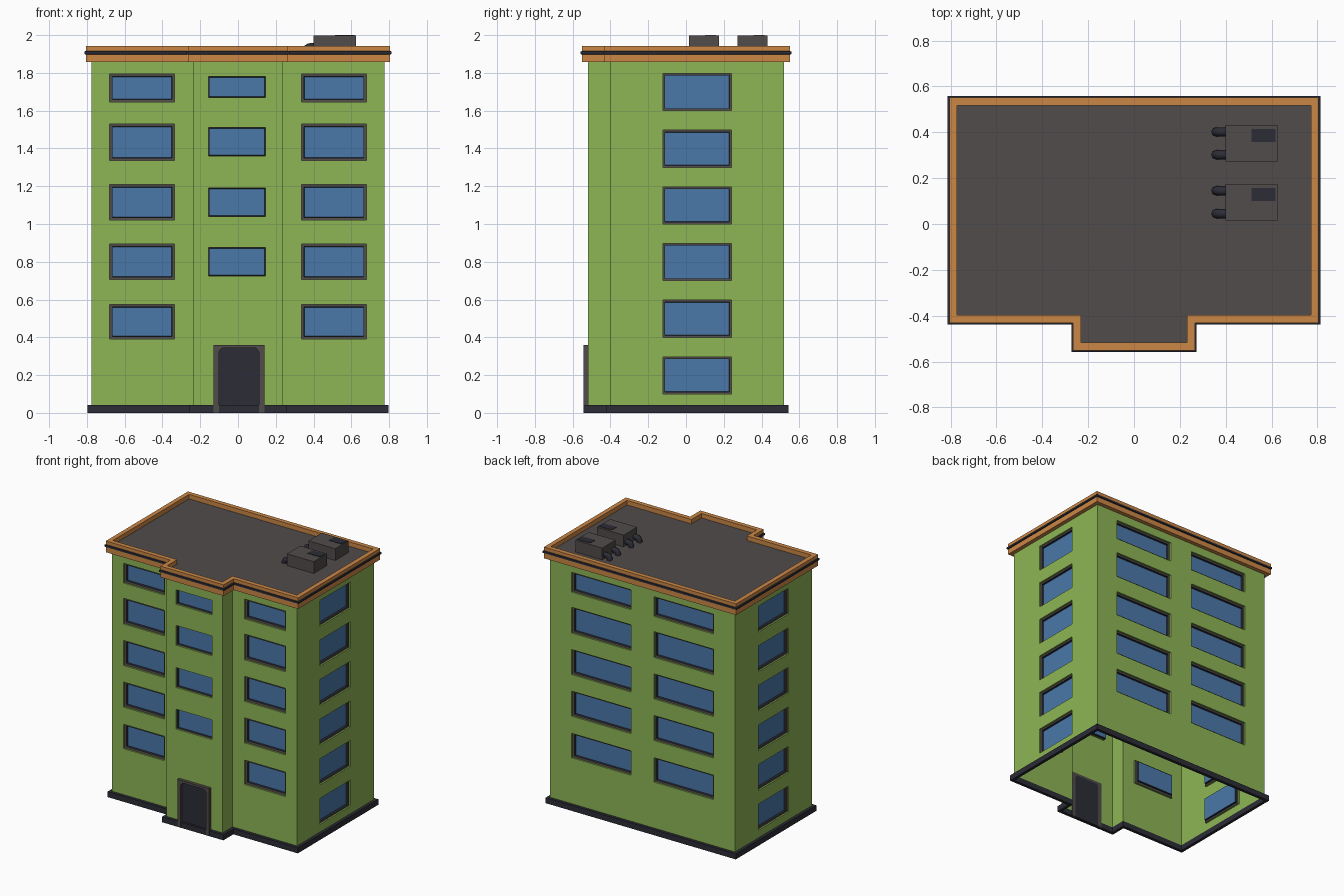
import bpy, bmesh, math
from mathutils import Vector

if "Cube" in bpy.data.objects:
    bpy.data.objects.remove(bpy.data.objects["Cube"])


def material(name, rgb):
    m = bpy.data.materials.new(name)
    m.diffuse_color = (*rgb, 1)
    m.use_nodes = True
    m.node_tree.nodes["Principled BSDF"].inputs["Base Color"].default_value = m.diffuse_color
    return m


GREEN = material("green wall", (0.27, 0.46, 0.09))
BLUE = material("blue glass", (0.069, 0.188, 0.402))
ORANGE = material("orange trim", (0.597, 0.242, 0.061))
GREY = material("warm grey", (0.08, 0.072, 0.069))
DARK = material("dark slate", (0.025, 0.025, 0.037))


def finish(name, bm, mats, fix_normals=True):
    bmesh.ops.remove_doubles(bm, verts=bm.verts, dist=0.0001)
    if fix_normals:
        bmesh.ops.recalc_face_normals(bm, faces=bm.faces)
    me = bpy.data.meshes.new(name)
    bm.to_mesh(me)
    bm.free()
    for m in mats:
        me.materials.append(m)
    ob = bpy.data.objects.new(name, me)
    bpy.context.collection.objects.link(ob)
    return ob


def face(bm, pts, mat=0):
    f = bm.faces.new([bm.verts.new(p) for p in pts])
    f.material_index = mat
    return f


def outline(o):
    """Footprint with entrance bay, grown outwards by o (anticlockwise)."""
    w, b, f, p, k = 0.775 + o, 0.235 + o, -0.4 - o, -0.52 - o, 0.52 + o
    return [(-w, f), (-b, f), (-b, p), (b, p), (b, f), (w, f), (w, k), (-w, k)]


def ring(name, profile, seg_mats, mats):
    """Sweep a closed (offset, z) profile around the footprint."""
    bm = bmesh.new()
    n = len(profile)
    for i in range(n):
        (o0, z0), (o1, z1) = profile[i], profile[(i + 1) % n]
        a, b = outline(o0), outline(o1)
        for j in range(8):
            k = (j + 1) % 8
            face(bm, [(*a[j], z0), (*a[k], z0), (*b[k], z1), (*b[j], z1)], seg_mats[i])
    return finish(name, bm, mats)


def box(name, lo, hi, mat):
    bm = bmesh.new()
    bmesh.ops.create_cube(bm, size=1)
    for v in bm.verts:
        v.co = [lo[i] + (v.co[i] + 0.5) * (hi[i] - lo[i]) for i in range(3)]
    return finish(name, bm, [mat])


def prism(name, pts, y0, y1, mat):
    """Extrude an (x, z) outline along y."""
    bm = bmesh.new()
    f = face(bm, [(x, y0, z) for x, z in pts])
    r = bmesh.ops.extrude_face_region(bm, geom=[f])
    for v in r["geom"]:
        if isinstance(v, bmesh.types.BMVert):
            v.co.y = y1
    return finish(name, bm, [mat])


# Walls with recessed windows: each wall is a grid whose odd cells are windows
main_rows = [(0.39, 0.575), (0.705, 0.895), (1.02, 1.21), (1.335, 1.53), (1.645, 1.795)]
bay_rows = [(0.725, 0.875), (1.04, 1.19), (1.36, 1.51), (1.67, 1.78)]
side_rows = [(0.1 + 0.3 * i, 0.297 + 0.3 * i) for i in range(6)]
layout = {  # wall number: (columns along wall, rows, frame width)
    0: ([(0.095, 0.44)], main_rows, 0.015),
    2: ([(0.08, 0.38)], bay_rows, 0.003),
    4: ([(0.1, 0.445)], main_rows, 0.015),
    5: ([(0.277, 0.64)], side_rows, 0.011),
    6: ([(0.18, 0.68), (0.87, 1.37)], main_rows, 0.013),
    7: ([(0.28, 0.643)], side_rows, 0.011),
}
bm = bmesh.new()
corners = [Vector((x, y, 0)) for x, y in outline(0)]
for i, start in enumerate(corners):
    run = corners[(i + 1) % 8] - start
    length, d = run.length, run.normalized()
    out = Vector((d.y, -d.x, 0))
    cols, rows, fw = layout.get(i, ([], [], 0))
    us = [0] + [u for c in cols for u in c] + [length]
    zs = [0] + [z for r in rows for z in r] + [1.88]

    def rect(u0, u1, z0, z1, inset, depth):
        base = start - out * depth
        return [base + d * u + Vector((0, 0, z)) for u, z in (
            (u0 + inset, z0 + inset), (u1 - inset, z0 + inset),
            (u1 - inset, z1 - inset), (u0 + inset, z1 - inset))]

    for a in range(len(us) - 1):
        for b in range(len(zs) - 1):
            cell = (us[a], us[a + 1], zs[b], zs[b + 1])
            if not (a % 2 and b % 2):
                face(bm, rect(*cell, 0, 0))
                continue
            # green reveal, grey frame, dark inner reveal, glass
            steps = [(0, 0, 0), (0, 0.012, 0), (fw, 0.014, 1), (fw + 0.001, 0.03, 2)]
            loops = [rect(*cell, s[0], s[1]) for s in steps]
            for s in range(3):
                p, q = loops[s], loops[s + 1]
                for j in range(4):
                    k = (j + 1) % 4
                    face(bm, [p[j], p[k], q[k], q[j]], steps[s + 1][2])
            face(bm, loops[3], 3)
finish("walls_and_windows", bm, [GREEN, GREY, DARK, BLUE], False)

# Plinth, cornice with dark stripe, flat roof
ring("plinth", [(-0.001, 0), (0.022, 0), (0.022, 0.042), (-0.001, 0.042)], [0] * 4, [DARK])
ring("cornice", [(-0.003, 1.857), (0.031, 1.857), (0.031, 1.897), (0.038, 1.9),
                 (0.038, 1.913), (0.031, 1.916), (0.031, 1.942), (-0.003, 1.942)],
     [0, 0, 1, 1, 1, 0, 0, 0], [ORANGE, DARK])
bm = bmesh.new()
face(bm, [(x, y, 1.908) for x, y in outline(0)])
finish("roof", bm, [GREY], False)

# Entrance: surround and door leaf with clipped top corners
cx = 0.005
arch = [(-0.105, 0), (-0.105, 0.325), (-0.09, 0.343), (0.09, 0.343), (0.105, 0.325), (0.105, 0)]
arch = [(x + cx, z) for x, z in arch]
prism("door_surround", arch + [(cx + 0.134, 0), (cx + 0.134, 0.36),
                               (cx - 0.134, 0.36), (cx - 0.134, 0)], -0.543, -0.515, GREY)
prism("door_leaf", arch, -0.527, -0.515, DARK)

# Rooftop air units with vent plate and two elbow pipes each
for n, y in enumerate((0.015, 0.272)):
    box(f"air_unit_{n}", (0.4, y, 1.9), (0.625, y + 0.16, 1.997), GREY)
    box(f"air_unit_vent_{n}", (0.513, y + 0.086, 1.994), (0.618, y + 0.143, 2.0), DARK)
    for k, dy in enumerate((0.03, 0.13)):
        cu = bpy.data.curves.new(f"pipe_{n}_{k}", "CURVE")
        cu.dimensions = "3D"
        cu.bevel_depth, cu.bevel_resolution = 0.02, 2
        cu.use_fill_caps = True
        path = [(0.41, 1.938)] + [
            (0.385 - 0.027 * math.sin(t), 1.911 + 0.027 * math.cos(t))
            for t in (i * math.pi / 8 for i in range(5))] + [(0.358, 1.9)]
        sp = cu.splines.new("POLY")
        sp.points.add(len(path) - 1)
        for pt, (x, z) in zip(sp.points, path):
            pt.co = (x, y + dy, z, 1)
        cu.materials.append(DARK)
        ob = bpy.data.objects.new(cu.name, cu)
        bpy.context.collection.objects.link(ob)
